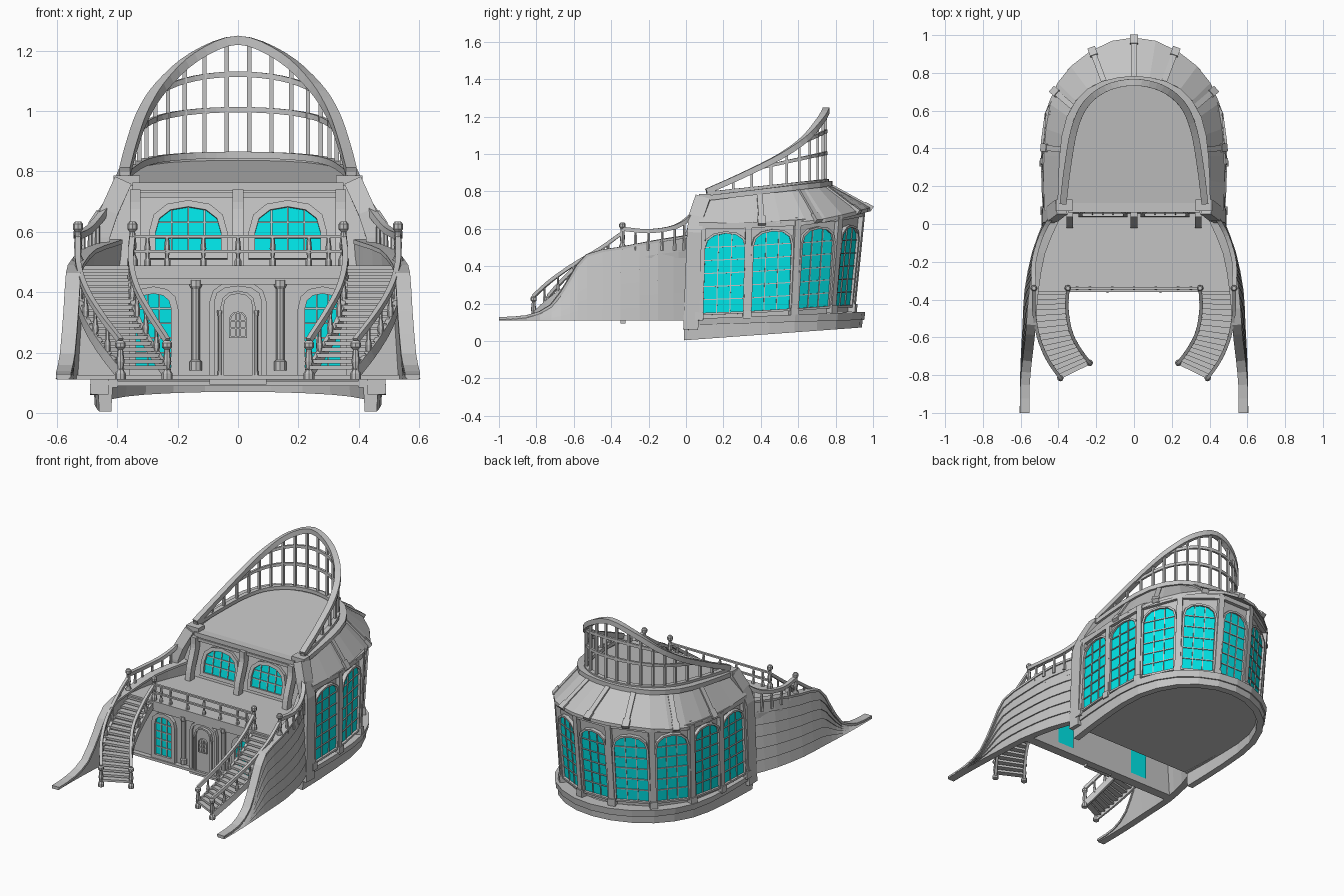
import bpy, bmesh, math
from mathutils import Vector as V

if "Cube" in bpy.data.objects:
    bpy.data.objects.remove(bpy.data.objects["Cube"])

UP = V((0, 0, 1))
ROUND = 0.88  # squareness of the window arches
parts = {}


def material(name, rgb):
    m = bpy.data.materials.new(name)
    m.use_nodes = True
    m.diffuse_color = (*rgb, 1)
    m.node_tree.nodes["Principled BSDF"].inputs["Base Color"].default_value = (*rgb, 1)
    return m


GREY = material("weathered grey", (0.55, 0.55, 0.55))
CYAN = material("cyan glass", (0.0, 0.85, 0.87))


def loft(part, rings, closed=True, cap=True):
    bm = parts.setdefault(part, bmesh.new())
    vs = [[bm.verts.new(p) for p in r] for r in rings]
    n = len(vs[0])
    for a, b in zip(vs, vs[1:]):
        for i in range(n if closed else n - 1):
            j = (i + 1) % n
            bm.faces.new((a[i], a[j], b[j], b[i]))
    if cap:
        bm.faces.new(vs[0][::-1])
        bm.faces.new(vs[-1])


def solid(part, *paths):
    """Solid whose long edges follow the given paths."""
    loft(part, list(zip(*paths)))


def sweep(part, path, w, h, up=UP):
    path = [V(p) for p in path]
    rings = []
    for i, p in enumerate(path):
        t = (path[min(i + 1, len(path) - 1)] - path[max(i - 1, 0)]).normalized()
        ref = V((0, 1, 0)) if abs(t.dot(up)) > 0.98 else up
        s = t.cross(ref).normalized()
        u = s.cross(t)
        rings.append([p + s * a * w / 2 + u * b * h / 2
                      for a, b in ((-1, -1), (1, -1), (1, 1), (-1, 1))])
    loft(part, rings)


def lathe(part, x, y, z, profile, sides=8):
    loft(part, [[(x + r * math.cos(k * math.tau / sides), y + r * math.sin(k * math.tau / sides), z + h)
                 for k in range(sides)] for r, h in profile])


def smooth(pts, k=4):
    pts = [V(p) for p in pts]
    q = [2 * pts[0] - pts[1]] + pts + [2 * pts[-1] - pts[-2]]
    out = []
    for a, b, c, d in zip(q, q[1:], q[2:], q[3:]):
        for j in range(k):
            t = j / k
            out.append(0.5 * (2 * b + (c - a) * t + (2 * a - 5 * b + 4 * c - d) * t ** 2
                              + (3 * b - a - 3 * c + d) * t ** 3))
    return out + [pts[-1]]


def full(half):
    half = [V(p) for p in half]
    return half + [V((-p.x, p.y, p.z)) for p in half[::-1] if p.x > 0]


def normals(path):
    out = []
    for i in range(len(path)):
        t = path[min(i + 1, len(path) - 1)] - path[max(i - 1, 0)]
        out.append(V((t.y, -t.x, 0)).normalized())
    return out


def offset(path, d, dz=0):
    return [p + n * d + UP * dz for p, n in zip(path, normals(path))]


def sheer(path, d, z, slope):
    """Offset copy of a path on a plane rising towards the stern."""
    return [V((p.x, p.y, z + slope * p.y)) for p in offset(path, d)]


def at(path, f):
    s = f * (len(path) - 1)
    i = min(int(s), len(path) - 2)
    return path[i].lerp(path[i + 1], s - i)


def window(name, o, U, W, hw, h, arch, cols, rows, pane="glass", rim=0.014, depth=0.022, back=False):
    """Arched pane with a raised frame and glazing bars; o is the bottom centre."""
    o, U, W = V(o), V(U).normalized(), V(W).normalized()
    N = U.cross(W).normalized()

    def pt(u, v, d):
        return o + U * u + W * v + N * d

    def outline(m, d):
        a = [(hw + m, -m)]
        for k in range(7):
            c, s = math.cos(k * math.pi / 6), math.sin(k * math.pi / 6)
            a.append((math.copysign((hw + m) * abs(c) ** ROUND, c), h - arch + (arch + m) * abs(s) ** ROUND))
        return [pt(u, v, d) for u, v in a + [(-hw - m, -m)]]

    def other(t):
        return (1 - abs(t) ** (2 / ROUND)) ** (ROUND / 2)

    for d in (0.008, -0.036) if back else (0.008,):
        bm = parts.setdefault(pane, bmesh.new())
        bm.faces.new([bm.verts.new(p) for p in outline(0, d)][::1 if d > 0 else -1])
    loft(name, [outline(rim, -0.006), outline(rim, depth), outline(0, depth), outline(0, -0.006)], cap=False)
    for c in range(1, cols):
        t = 2 * c / cols - 1
        sweep(name, [pt(hw * t, 0, 0.01), pt(hw * t, h - arch + arch * other(t), 0.01)], 0.0055, 0.008, N)
    for r in range(1, rows):
        v = h * r / rows
        e = hw * other(max(0, (v - h + arch) / arch))
        sweep(name, [pt(-e, v, 0.01), pt(e, v, 0.01)], 0.0055, 0.008, N)


# Cabin outlines, from the front corner round the stern
base = full([(.46, .07, .11), (.465, .325, .12), (.435, .57, .135), (.31, .77, .15), (.105, .875, .155)])
wall = full([(.45, .09, .64), (.465, .335, .645), (.445, .595, .66), (.325, .815, .685), (.11, .935, .71)])
eave = full([(.475, .07, .635), (.48, .36, .63), (.452, .64, .64), (.335, .835, .675), (.115, .97, .71)])
deck = full([(x, y, .745 + .12 * y) for x, y in ((.385, .1), (.375, .36), (.338, .56), (.235, .7), (.08, .757))])

# Cabin walls, pillars and stern windows
solid("cabin_wall", base, wall, offset(wall, -.03), offset(base, -.03))
for b, w, n in zip(base, wall, normals(base)):
    sweep("cabin_pillars", [b + n * .006, b.lerp(w, .965) + n * .002], .034, .04, n)
    sweep("cabin_pillars", [b + n * .012, b.lerp(w, .08) + n * .01], .045, .045, n)
for i in range(len(base) - 1):
    b, w = (base[i] + base[i + 1]) / 2, (wall[i] + wall[i + 1]) / 2
    U, up = base[i + 1] - base[i], (w - b).normalized()
    window("stern_window_frames", b + up * .04, U, up, U.length / 2 - .022, .42, .075, 3, 6, rim=.012)
sweep("cabin_cornice", offset([b.lerp(w, .95) for b, w in zip(base, wall)], .008), .026, .03)

# Plinth and underside
ring = smooth(full([(.46, -.01, 0), (.475, .3, 0), (.455, .58, 0), (.335, .8, 0), (.12, .925, 0)]), 2)
solid("plinth_upper", sheer(ring, .012, .085, .03), sheer(ring, .018, .118, .04),
      sheer(ring, -.06, .118, .04), sheer(ring, -.06, .085, .03))
solid("plinth_lower", sheer(ring, 0, .005, .072), sheer(ring, .004, .09, .03),
      sheer(ring, -.045, .09, .03), sheer(ring, -.04, .005, .072))
loft("cabin_floor", [sheer(ring, -.02, z, .012) for z in (.09, .105)])

# Sloped roof, ribs and upper deck
top, edge = smooth(deck, 2), smooth(eave, 2)
solid("roof_skirt", top, edge, offset(edge, 0, -.02), offset(top, 0, -.03))
for f in (.128, .256, .394, .5, .606, .744, .872):
    a, b = at(top, f), at(edge, f)
    d = (b - a).normalized()
    sweep("roof_ribs", [a, b + d * .005], .03, .018)
    sweep("roof_ribs", [b - d * .04, b + d * .012], .042, .026)
loft("upper_deck", [offset(top, 0, dz) for dz in (-.03, .003)])
sweep("deck_rim", offset(top, 0, .006), .04, .028)

# Upper railing rising to the stern
rail = smooth(full([(.375, .11, .80), (.352, .3, .885), (.316, .5, .985),
                    (.255, .635, 1.08), (.145, .72, 1.18), (0, .75, 1.235)]))
sweep("upper_rail", rail, .036, .03)
sweep("upper_rail_base", sheer(rail, 0, .776, .105), .028, .022)
for z0, slope in ((.84, .22), (.77, .47)):
    sweep("upper_rail_bars", [(p.x, p.y, z0 + slope * p.y) for p in rail if z0 + slope * p.y < p.z], .014, .018)
for p in rail[3:-2:2]:
    sweep("upper_balusters", [(p.x, p.y, .76 + .11 * p.y), p], .014, .014)

# Upper front wall with two windows, beams and curved brackets
quad = [V(p) for p in ((-.455, .05, .46), (.455, .05, .46), (.385, .1, .755), (-.385, .1, .755))]
loft("upper_front_wall", [quad, [p + V((0, .03, 0)) for p in quad]])
slant = quad[2] - quad[1]
slant.x = 0
for s in (-1, 1):
    window("front_window_frames", (s * .165, .0625, .53), (1, 0, 0), slant, .108, .152, .085, 4, 3, rim=.022)
for z, h in ((.722, .018), (.75, .028)):
    sweep("front_beam", [(-.35, .085, z), (.35, .085, z)], .05, h)
for x in (-.34, 0, .34):
    sweep("front_brackets", smooth([(x, .0, .485), (x, .015, .56), (x, .055, .67), (x, .06, .74)], 3),
          .035, .045, V((0, -1, 0)))

# Quarter deck and lower front wall
half = [(.53, -.36), (.53, -.2), (.48, -.04), (.43, .07)]
plan = half + [(-x, y) for x, y in half[::-1]]
loft("quarter_deck", [[(x, y, z) for x, y in plan] for z in (.445, .488)])
front = [V(p) for p in ((-.55, -.33, .11), (.55, -.33, .11), (.53, -.33, .45), (-.53, -.33, .45))]
loft("lower_front_wall", [front, [p + V((0, .03, 0)) for p in front]])
sweep("front_sill", [(-.55, -.335, .118), (.55, -.335, .118)], .05, .016)
sweep("front_cornice", [(-.52, -.34, .435), (.52, -.34, .435)], .03, .02)

# Doorway and columns
window("door_surround", (0, -.33, .11), (1, 0, 0), UP, .078, .31, .05, 0, 0, "door_recess", .016, .02)
window("door_frame", (0, -.338, .12), (1, 0, 0), UP, .048, .275, .045, 0, 0, "door", .01, .018)
window("door_window", (0, -.345, .255), (1, 0, 0), UP, .024, .075, .025, 3, 3, "door_panel", .006, .014)
COLUMN = ((.02, 0), (.02, .03), (.014, .035), (.014, .27), (.02, .28), (.02, .3))
for s in (-1, 1):
    lathe("front_columns", s * .14, -.345, .14, COLUMN)
    lathe("door_columns", s * .06, -.352, .12, ((.009, 0), (.007, .02), (.007, .2), (.01, .22)), 6)
    window("lower_window_frames", (s * .28, -.33, .15), (1, 0, 0), UP, .058, .245, .05, 3, 5, rim=.024, back=True)

# Bulwarks, stairs and side rails on both sides
POST = ((.018, 0), (.018, .02), (.01, .035), (.014, .06), (.009, .1), (.017, .108), (.017, .122), (.01, .13))
stations = smooth([(-1, .605, .603, .122), (-.85, .604, .602, .132), (-.72, .6, .59, .19), (-.62, .595, .578, .335),
                   (-.53, .59, .57, .458), (-.35, .58, .555, .497), (-.15, .54, .52, .535), (0, .485, .458, .558),
                   (.06, .46, .43, .567)], 2)
PLANKS = 6
for s in (-1, 1):
    rings = []
    for y, xb, xt, zt in stations:
        r = []
        for k in range(PLANKS):
            for f, d in ((k / PLANKS, 0), ((k + 1) / PLANKS, -.008)):
                r.append((s * (xb + (xt - xb) * f + d), y, .11 + (zt - .11) * f))
        rings.append(r + [(s * (xt - .045), y, zt), (s * (xb - .045), y, .11)])
    loft("bulwarks", rings)
    sweep("bulwark_caps", [(s * (q[2] - .025), q[0], q[3]) for q in stations], .05, .014)

    # Corner post flaring from the hull up to the upper deck
    sweep("corner_posts", [(s * .46, .025, .06), (s * .455, .045, .58), (s * .43, .055, .66), (s * .385, .09, .76)],
          .06, .08, V((0, -1, 0)))
    sweep("corner_caps", [(s * .325, .1, .77), (s * .412, .1, .77)], .06, .035)

    # Curved stair
    sides = []
    for pts in (((.53, -.34), (.53, -.46), (.505, -.6), (.455, -.72), (.39, -.815)),
                ((.35, -.34), (.355, -.45), (.335, -.57), (.29, -.66), (.235, -.735))):
        path = smooth([(s * x, y, 0) for x, y in pts])
        n = len(path) - 1
        path = [V((p.x, p.y, .48 - .34 * i / n)) for i, p in enumerate(path)]
        sides.append(path)
        sweep("stair_stringers", [p - UP * .008 for p in path], .016, .036)
        sweep("stair_handrails", [p + UP * .1 for p in path], .018, .018)
        for f in (.17, .34, .5, .67, .84):
            p = at(path, f)
            lathe("stair_balusters", p.x, p.y, p.z, ((.008, 0), (.011, .03), (.006, .06), (.007, .1)), 6)
        lathe("stair_posts", path[0].x, path[0].y, .485, [(r, h * 1.15) for r, h in POST])
        lathe("stair_posts", path[-1].x, path[-1].y, .11, POST)
    for i in range(17):
        f = (i + .5) / 17
        sweep("stair_treads", [at(sides[0], f), at(sides[1], f)], .038, .014)

    # Side rail climbing to the upper deck
    side = smooth([(s * .53, -.34, .6), (s * .53, -.2, .588), (s * .49, -.06, .61), (s * .44, .03, .67), (s * .4, .08, .74)])
    sweep("side_rails", side, .024, .022)
    for p in side[2:-3:2]:
        lathe("side_balusters", p.x, p.y, .485, ((.01, 0), (.007, p.z - .485)), 6)

# Balcony railing
for z in (.535, .585):
    sweep("balcony_rail", [(-.35, -.34, z), (.35, -.34, z)], .014, .01)
for x in (-.3, -.235, -.115, 0, .115, .235, .3):
    lathe("balcony_balusters", x, -.34, .485, ((.011, 0), (.011, .02), (.006, .03), (.01, .06), (.006, .1)), 6)

# Turn the collected parts into objects
for name, bm in parts.items():
    if name != "glass":
        bmesh.ops.recalc_face_normals(bm, faces=bm.faces)
    mesh = bpy.data.meshes.new(name)
    bm.to_mesh(mesh)
    bm.free()
    mesh.materials.append(CYAN if name == "glass" else GREY)
    bpy.context.collection.objects.link(bpy.data.objects.new(name, mesh))
